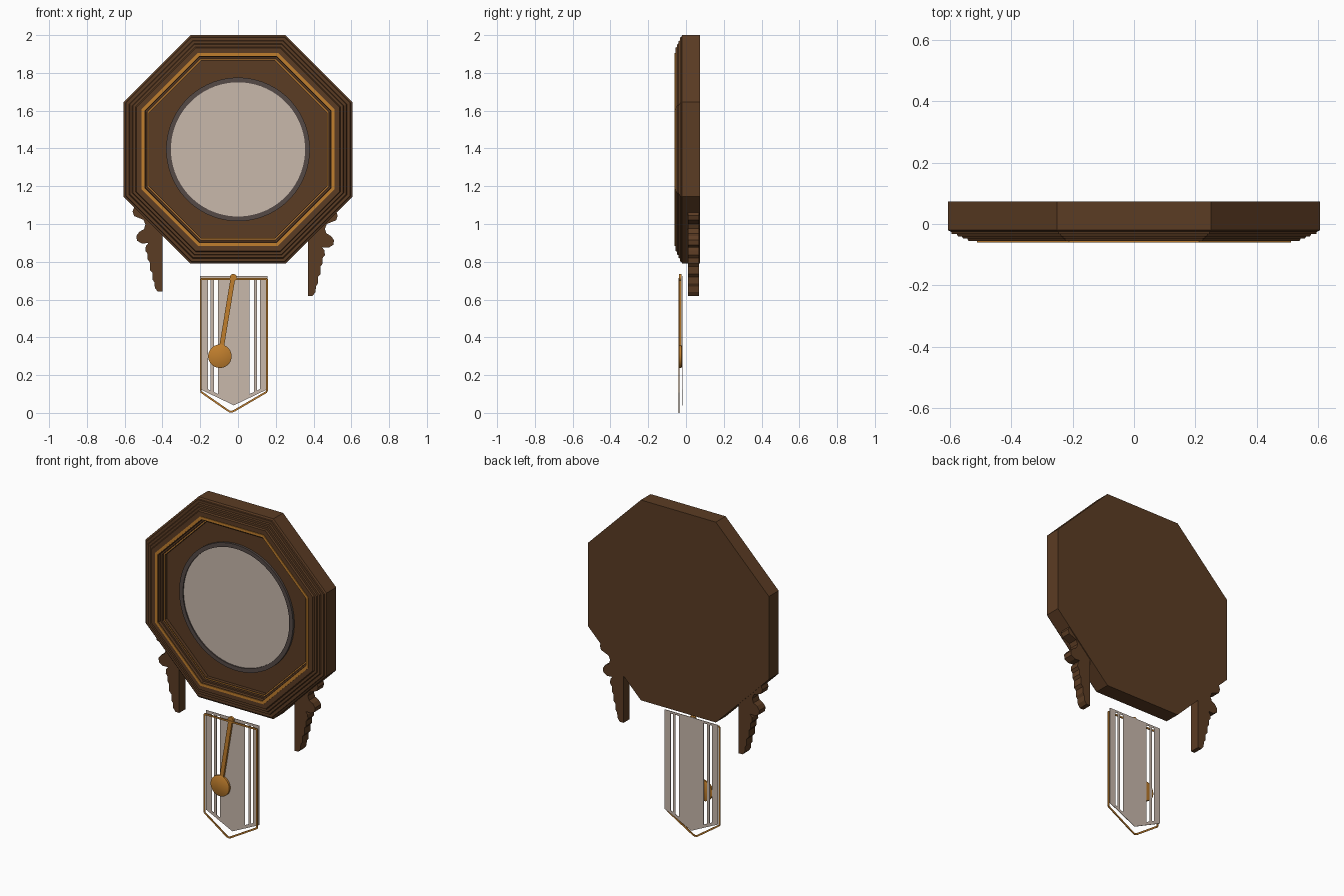
import bpy, bmesh, math

cube = bpy.data.objects.get("Cube")
if cube:
    bpy.data.objects.remove(cube, do_unlink=True)


def material(name, rgb):
    m = bpy.data.materials.new(name)
    m.use_nodes = True
    m.diffuse_color = (*rgb, 1)
    bsdf = m.node_tree.nodes["Principled BSDF"]
    bsdf.inputs["Base Color"].default_value = (*rgb, 1)
    bsdf.inputs["Roughness"].default_value = 0.6
    return m


WOOD = material("walnut wood", (0.105, 0.045, 0.017))
GOLD = material("brass", (0.53, 0.21, 0.026))
PALE = material("pale dial", (0.58, 0.48, 0.41))
GREY = material("dark bezel", (0.09, 0.068, 0.062))


def finish(name, bm, mat, smooth=False):
    bmesh.ops.recalc_face_normals(bm, faces=bm.faces)
    mesh = bpy.data.meshes.new(name)
    bm.to_mesh(mesh)
    bm.free()
    ob = bpy.data.objects.new(name, mesh)
    bpy.context.collection.objects.link(ob)
    mesh.materials.append(mat)
    if smooth:
        bpy.ops.object.select_all(action='DESELECT')
        ob.select_set(True)
        bpy.context.view_layer.objects.active = ob
        bpy.ops.object.shade_smooth_by_angle(angle=math.radians(35))
    return ob


def turned(name, profile, mat, centre, sides=8, closed=False):
    """Sweep (apothem, y) pairs round the y axis; cap the ends unless closed."""
    bm = bmesh.new()
    rings = []
    for apothem, y in profile:
        r = apothem / math.cos(math.pi / sides)
        angles = [math.tau * (k + 0.5) / sides for k in range(sides)]
        rings.append([bm.verts.new((centre[0] + r * math.cos(a), y,
                                    centre[1] + r * math.sin(a))) for a in angles])
    pairs = list(zip(rings, rings[1:]))
    if closed:
        pairs.append((rings[-1], rings[0]))
    else:
        bm.faces.new(rings[0])
        bm.faces.new(rings[-1])
    for a, b in pairs:
        for k in range(sides):
            j = (k + 1) % sides
            bm.faces.new((a[k], a[j], b[j], b[k]))
    return finish(name, bm, mat, smooth=sides > 8)


def band(name, inner, outer, back, front, mat, sides=8):
    section = [(inner, back), (outer, back), (outer, front), (inner, front)]
    return turned(name, section, mat, HEAD, sides, closed=True)


def plate(name, outline, back, front, mat):
    """Extrude an (x, z) outline between two depths."""
    bm = bmesh.new()
    face = bm.faces.new([bm.verts.new((x, back, z)) for x, z in outline])
    out = bmesh.ops.extrude_face_region(bm, geom=[face])
    for v in out["geom"]:
        if isinstance(v, bmesh.types.BMVert):
            v.co.y = front
    return finish(name, bm, mat)


def bar(name, a, b, width, back, front, mat):
    dx, dz = b[0] - a[0], b[1] - a[1]
    s = width / 2 / math.hypot(dx, dz)
    nx, nz = -dz * s, dx * s
    return plate(name, [(a[0] + nx, a[1] + nz), (b[0] + nx, b[1] + nz),
                        (b[0] - nx, b[1] - nz), (a[0] - nx, a[1] - nz)],
                 back, front, mat)


# Octagonal case with stepped moulding and recessed panel
HEAD = (0, 1.395)
turned("clock_case", [
    (0.605, 0.073), (0.605, -0.02), (0.595, -0.025), (0.593, -0.032),
    (0.577, -0.032), (0.573, -0.04), (0.56, -0.04), (0.556, -0.047),
    (0.543, -0.047), (0.538, -0.056), (0.492, -0.056), (0.49, -0.04),
    (0.481, -0.04), (0.481, -0.025), (0.47, -0.025), (0.47, -0.005)], WOOD, HEAD)
band("outer_brass_trim", 0.495, 0.511, -0.05, -0.06, GOLD)
band("inner_brass_trim", 0.473, 0.477, -0.02, -0.0265, GOLD)

# Dial and bezel
turned("dial", [(0.36, 0.0), (0.36, -0.011)], PALE, HEAD, 64)
band("dial_bezel", 0.355, 0.38, 0.0, -0.018, GREY, 64)

# Scrolled side brackets
SCROLL = [(0, 0.62), (0.025, 0.62), (0.04, 0.64), (0.043, 0.67), (0.053, 0.685),
          (0.053, 0.72), (0.067, 0.735), (0.067, 0.775), (0.078, 0.79),
          (0.078, 0.82), (0.09, 0.835), (0.088, 0.86), (0.075, 0.877),
          (0.11, 0.875), (0.135, 0.89), (0.138, 0.915), (0.122, 0.937),
          (0.098, 0.95), (0.09, 0.975), (0.1, 1.0), (0.125, 1.01),
          (0.15, 1.02), (0.158, 1.045), (0.15, 1.065), (0.1, 1.065), (0, 0.96)]
for name, side, edge, lift in (("left_bracket", 1, 0.37, 0), ("right_bracket", -1, -0.4, 0.022)):
    plate(name, [(edge + side * u, z + lift) for u, z in SCROLL], 0.068, 0.01, WOOD)

# Pendulum window: pointed pane with two slots on each side
MID, HALF = -0.022, 0.178
TOP, POINT, SHOULDER = 0.725, 0.04, 0.125


def lower_edge(u):
    return POINT + (SHOULDER - POINT) * abs(u) / HALF


slots = [(0.083, 0.106), (0.123, 0.138)]
cuts = sorted([-HALF, HALF] + [s * e for s in (-1, 1) for pair in slots for e in pair])
for i, (a, b) in enumerate(zip(cuts, cuts[1:])):
    za, zb = lower_edge(a), lower_edge(b)
    left, right = MID + a, MID + b
    tip = [(MID, POINT)] if a < 0 < b else []
    if i % 2 == 0:
        plate("pane_strip", [(left, TOP), (left, za)] + tip + [(right, zb), (right, TOP)],
              -0.019, -0.022, PALE)
    else:
        plate("pane_foot", [(left, za + 0.02), (left, za), (right, zb), (right, zb + 0.02)],
              -0.019, -0.022, PALE)
        plate("pane_head", [(left, TOP), (left, TOP - 0.012), (right, TOP - 0.012),
                            (right, TOP)], -0.019, -0.022, PALE)

# Thin brass frame round the window
corners = [(-0.197, 0.708), (-0.197, 0.112), (-0.05, 0.01), (-0.037, 0.005),
           (-0.022, 0.01), (0.153, 0.112), (0.153, 0.708)]
for a, b in zip(corners, corners[1:] + corners[:1]):
    bar("window_frame", a, b, 0.01, -0.034, -0.039, GOLD)

# Pendulum
bar("pendulum_rod", (-0.025, 0.725), (-0.09, 0.33), 0.025, -0.024, -0.036, GOLD)
turned("pendulum_pivot", [(0.018, -0.023), (0.018, -0.037)], GOLD, (-0.025, 0.717), 16)
turned("pendulum_bob", [(0.05, -0.02), (0.062, -0.024), (0.062, -0.036), (0.056, -0.04)],
       GOLD, (-0.096, 0.3), 32)
